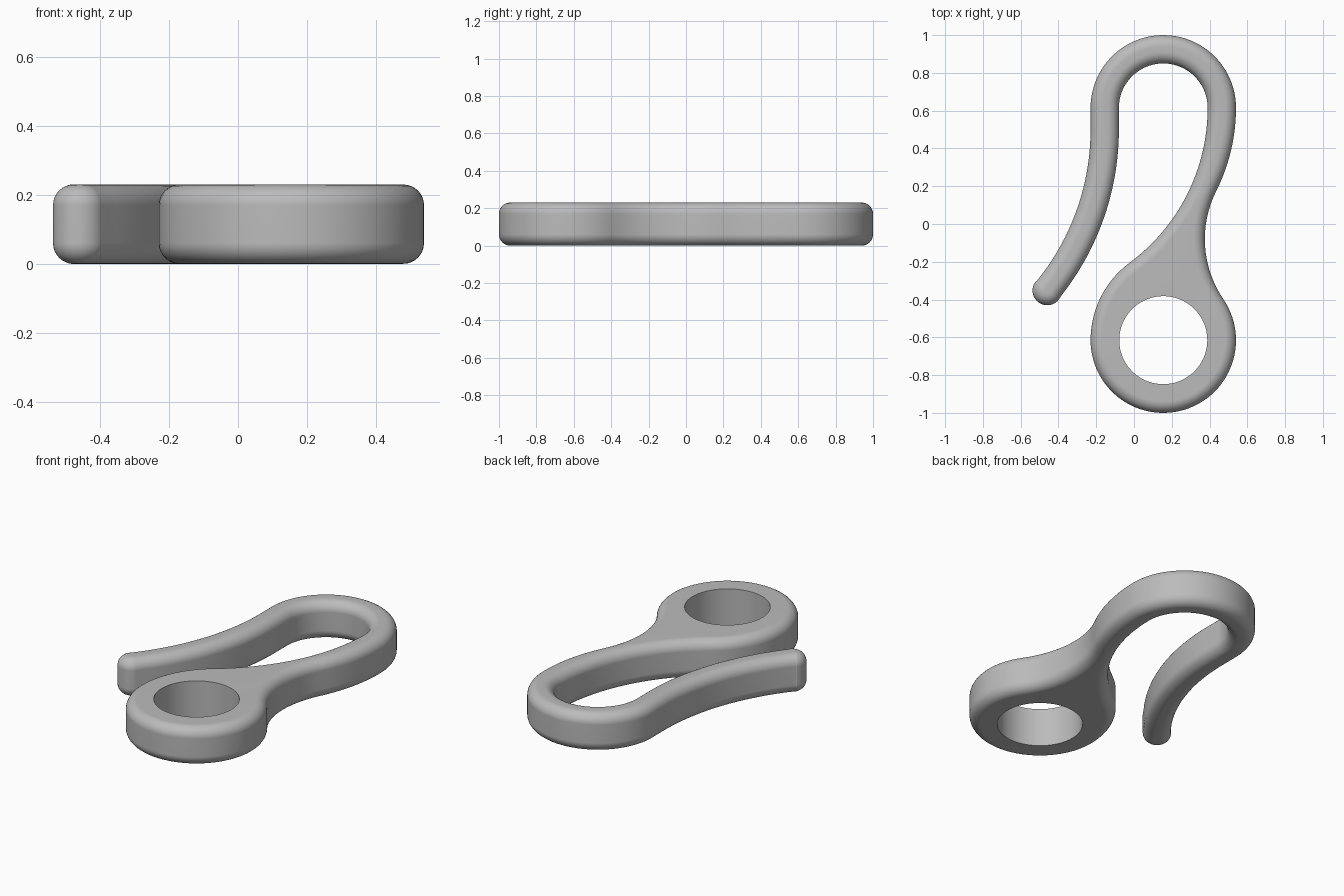
import bpy, bmesh
from math import radians, sin, cos, pi, ceil
from mathutils import Vector

cube = bpy.data.objects.get("Cube")
if cube:
    bpy.data.objects.remove(cube, do_unlink=True)

HEIGHT, FILLET, FILLET_STEPS = 0.23, 0.06, 8
RING = (0.155, -0.615)
BEND = (0.155, 0.615)
ARM = (-1.5, 0.5)
ARM_END = -39.3
TIP = (ARM[0] + 1.345 * cos(radians(ARM_END)), ARM[1] + 1.345 * sin(radians(ARM_END)))

steel = bpy.data.materials.new("satin grey")
steel.use_nodes = True
colour = (0.5, 0.5, 0.5, 1)
steel.diffuse_color = colour
steel.node_tree.nodes["Principled BSDF"].inputs["Base Color"].default_value = colour


def arc(centre, radius, start, end):
    """Points along an arc, angles in degrees."""
    count = max(6, ceil(abs(end - start) / 4), ceil(radius * radians(abs(end - start)) / 0.04))
    angles = [radians(start + (end - start) * i / count) for i in range(count + 1)]
    return [Vector((centre[0] + radius * cos(a), centre[1] + radius * sin(a))) for a in angles]


# Tangent arcs run counter-clockwise around the whole silhouette
arcs = [
    (RING, 0.385, 180, 394.3),                # eye rim
    ((0.94, -0.08), 0.565, 214.3, 153.3),     # waist
    ((-0.44, 0.615), 0.98, -26.7, 0),         # shank outside
    (BEND, 0.385, 0, 180),                    # bend outside
    (ARM, 1.27, 0, ARM_END),                  # arm outside
    (TIP, 0.078, 180 + ARM_END, 360 + ARM_END),  # rounded tip
    (ARM, 1.42, ARM_END, 0),                  # arm inside
    (BEND, 0.235, 180, 0),                    # bend inside
    ((-0.63, 0.615), 1.02, 0, -53.5),         # shank inside
    ((0.28, -0.615), 0.51, 126.5, 180),       # eye shoulder
]
outline = []
for spec in arcs:
    for p in arc(*spec):
        if not outline or (p - outline[-1]).length > 0.006:
            outline.append(p)
if (outline[0] - outline[-1]).length < 0.006:
    outline.pop()

# Outward normal at each outline point
normals = []
for i, p in enumerate(outline):
    before = (p - outline[i - 1]).normalized()
    after = (outline[(i + 1) % len(outline)] - p).normalized()
    t = (before + after).normalized()
    normals.append(Vector((t.y, -t.x)))

bm = bmesh.new()


def add_loop(points, z):
    verts = [bm.verts.new((p.x, p.y, z)) for p in points]
    edges = [bm.edges.new((verts[i - 1], verts[i])) for i in range(len(verts))]
    return verts, edges


def wall(lower, upper):
    for i in range(len(lower)):
        bm.faces.new((lower[i - 1], lower[i], upper[i], upper[i - 1]))


# Rounded outer wall: quarter-round fillets below and above
quarter = [pi / 2 * i / FILLET_STEPS for i in range(FILLET_STEPS + 1)]
section = [(FILLET * (1 - sin(a)), FILLET * (1 - cos(a))) for a in quarter]
section += [(inset, HEIGHT - z) for inset, z in reversed(section)]
loops = [add_loop([p - n * inset for p, n in zip(outline, normals)], z) for inset, z in section]
for (lower, _), (upper, _) in zip(loops, loops[1:]):
    wall(lower, upper)

# Sharp-edged eye hole
circle = arc(RING, 0.233, 0, 360)[:-1]
hole_bottom = add_loop(circle, 0)
hole_top = add_loop(circle, HEIGHT)
wall(hole_top[0], hole_bottom[0])

# Flat faces between the fillet and the hole
for outer, hole, direction in ((loops[0], hole_bottom, -1), (loops[-1], hole_top, 1)):
    bmesh.ops.triangle_fill(bm, use_beauty=True, edges=outer[1] + hole[1],
                            normal=(0, 0, direction))
bmesh.ops.recalc_face_normals(bm, faces=bm.faces)

mesh = bpy.data.meshes.new("hook_clip")
bm.to_mesh(mesh)
bm.free()
mesh.materials.append(steel)
hook = bpy.data.objects.new("hook_clip", mesh)
bpy.context.collection.objects.link(hook)

# Smooth shading with a crisp hole edge
bpy.ops.object.select_all(action="DESELECT")
hook.select_set(True)
bpy.context.view_layer.objects.active = hook
bpy.ops.object.shade_smooth_by_angle(angle=radians(35))
weighted = hook.modifiers.new("flat_face_normals", "WEIGHTED_NORMAL")
weighted.keep_sharp = True
